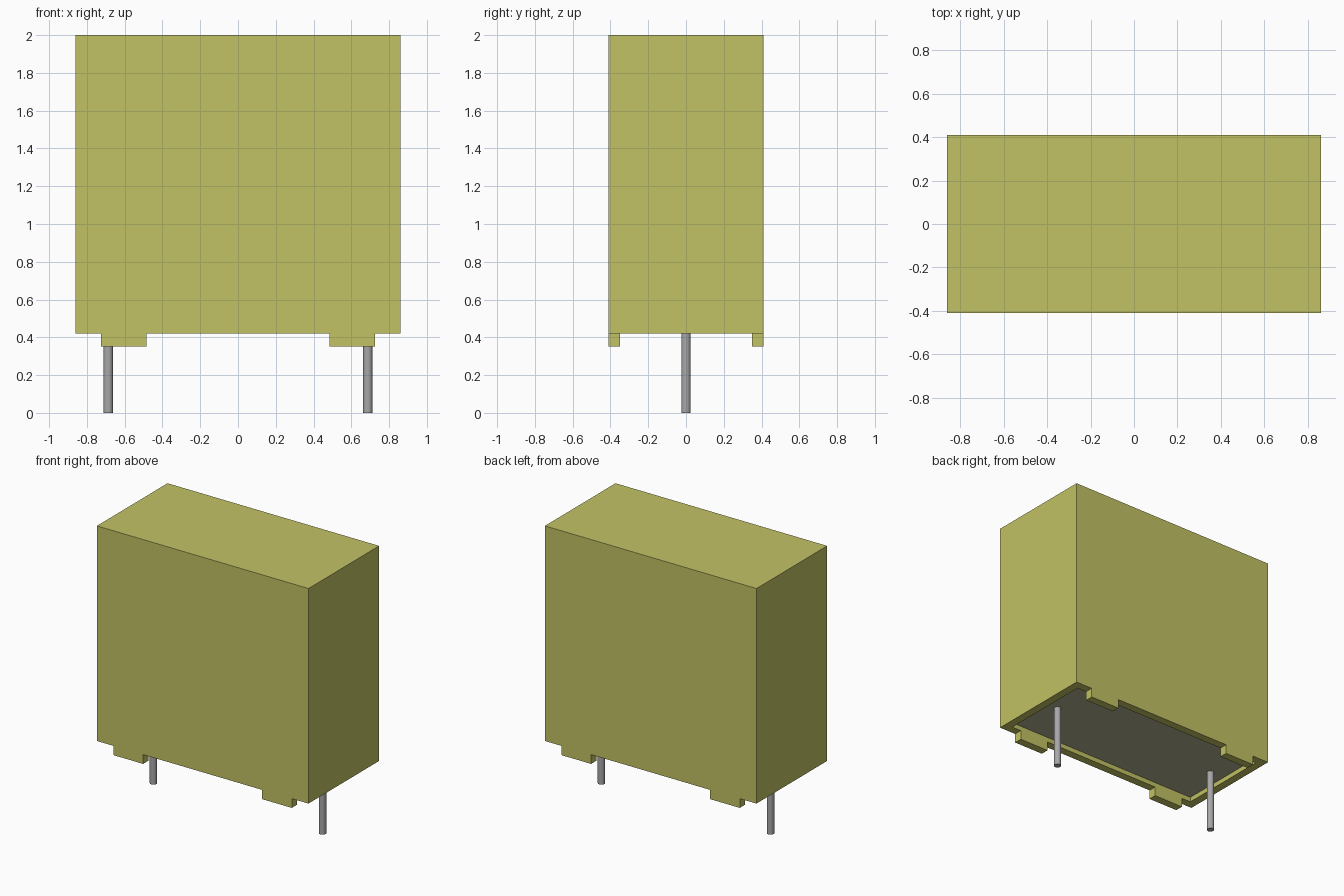
import bpy, bmesh, math
from mathutils import Matrix, Vector

cube = bpy.data.objects.get("Cube")
if cube:
    bpy.data.objects.remove(cube, do_unlink=True)

HX, HY = 0.86, 0.41            # half width and half depth of the case
Z_FOOT, Z_RIM, Z_FILL, Z_TOP = 0.352, 0.42, 0.455, 2.0
WALL = 0.06
PIN_X, PIN_R = 0.687, 0.025


def material(name, rgb):
    m = bpy.data.materials.new(name)
    m.use_nodes = True
    m.diffuse_color = (*rgb, 1)
    m.node_tree.nodes["Principled BSDF"].inputs["Base Color"].default_value = (*rgb, 1)
    return m


yellow = material("yellow plastic", (0.54, 0.54, 0.13))
resin = material("grey resin", (0.44, 0.44, 0.28))
metal = material("grey metal", (0.39, 0.39, 0.39))


def add_object(name, bm, *mats):
    mesh = bpy.data.meshes.new(name)
    bm.to_mesh(mesh)
    bm.free()
    for m in mats:
        mesh.materials.append(m)
    ob = bpy.data.objects.new(name, mesh)
    bpy.context.collection.objects.link(ob)
    return ob


def box(lo, hi):
    lo, hi = Vector(lo), Vector(hi)
    bm = bmesh.new()
    bmesh.ops.create_cube(bm, size=1, matrix=Matrix.Translation((lo + hi) / 2)
                          @ Matrix.Diagonal((*(hi - lo), 1)))
    return bm


# Case with a shallow recess underneath, floored with resin
bm = box((-HX, -HY, Z_RIM), (HX, HY, Z_TOP))
bm.normal_update()
floor = min(bm.faces, key=lambda f: f.normal.z)
bmesh.ops.inset_region(bm, faces=[floor], thickness=WALL, use_even_offset=True)
floor = bmesh.ops.extrude_discrete_faces(bm, faces=[floor])["faces"][0]
bmesh.ops.translate(bm, verts=floor.verts, vec=(0, 0, Z_FILL - Z_RIM))
floor.material_index = 1
add_object("case", bm, yellow, resin)

for sx, side in ((1, "left"), (-1, "right")):
    # Standoff feet continuing the front and back walls
    x0, x1 = sorted((sx * 0.484, sx * 0.724))
    for sy, end in ((-1, "front"), (1, "back")):
        y0, y1 = sorted((sy * (HY - WALL), sy * HY))
        add_object(f"{end}_{side}_foot",
                   box((x0, y0, Z_FOOT), (x1, y1, Z_RIM)), yellow)

    # Round lead
    bm = bmesh.new()
    bmesh.ops.create_cone(bm, cap_ends=True, segments=24, radius1=PIN_R, radius2=PIN_R,
                          depth=Z_FILL, matrix=Matrix.Translation((sx * PIN_X, 0, Z_FILL / 2)))
    pin = add_object(f"{side}_pin", bm, metal)
    bpy.ops.object.select_all(action='DESELECT')
    pin.select_set(True)
    bpy.context.view_layer.objects.active = pin
    bpy.ops.object.shade_smooth_by_angle(angle=math.radians(40))
